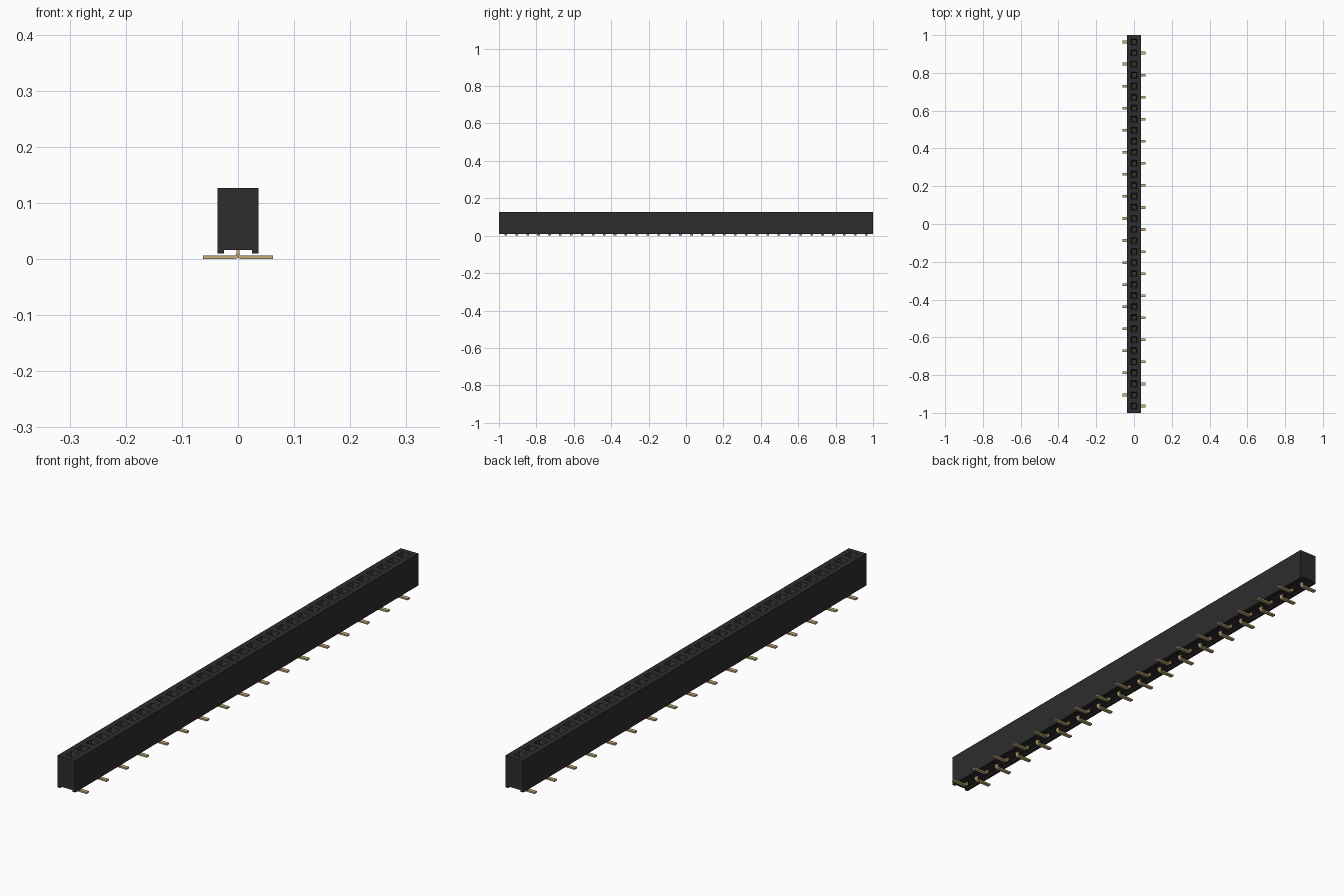
import bpy, bmesh, math

cube = bpy.data.objects.get("Cube")
if cube:
    bpy.data.objects.remove(cube, do_unlink=True)

COUNT, PITCH = 34, 0.0584
HALF_W, HALF_L = 0.0365, 1.0
Z_LOW, Z_GROOVE, Z_TOP = 0.010, 0.016, 0.127
PIN_Y = [(i - (COUNT - 1) / 2) * PITCH for i in range(COUNT)]


def material(name, color):
    mat = bpy.data.materials.new(name)
    mat.use_nodes = True
    mat.diffuse_color = color
    bsdf = mat.node_tree.nodes["Principled BSDF"]
    bsdf.inputs["Base Color"].default_value = color
    bsdf.inputs["Roughness"].default_value = 0.6
    return mat


def finish(bm, name, mat):
    bmesh.ops.remove_doubles(bm, verts=bm.verts, dist=1e-5)
    bmesh.ops.recalc_face_normals(bm, faces=bm.faces)
    mesh = bpy.data.meshes.new(name)
    bm.to_mesh(mesh)
    bm.free()
    mesh.materials.append(mat)
    obj = bpy.data.objects.new(name, mesh)
    bpy.context.collection.objects.link(obj)
    return obj


def extrude_profile(bm, profile, y0, y1, open_edge=None):
    """Sweep an xz outline along y; optionally leave one side open."""
    a = [bm.verts.new((x, y0, z)) for x, z in profile]
    b = [bm.verts.new((x, y1, z)) for x, z in profile]
    bm.faces.new(a)
    bm.faces.new(b[::-1])
    n = len(profile)
    for i in range(n):
        if i != open_edge:
            j = (i + 1) % n
            bm.faces.new((a[i], a[j], b[j], b[i]))


def ring(bm, hx, y0, y1, z):
    return [bm.verts.new(p) for p in
            ((-hx, y0, z), (hx, y0, z), (hx, y1, z), (-hx, y1, z))]


def bridge(bm, r0, r1):
    for i in range(4):
        j = (i + 1) % 4
        bm.faces.new((r0[i], r0[j], r1[j], r1[i]))


black = material("black plastic", (0.026, 0.026, 0.026, 1))
gold = material("gold plating", (0.56, 0.42, 0.20, 1))

# Housing: long block with a groove underneath, open on top for the sockets
bm = bmesh.new()
rail = 0.025
extrude_profile(bm, [(-HALF_W, Z_TOP), (-HALF_W, Z_LOW), (-rail, Z_LOW),
                     (-rail, Z_GROOVE), (rail, Z_GROOVE), (rail, Z_LOW),
                     (HALF_W, Z_LOW), (HALF_W, Z_TOP)],
                -HALF_L, HALF_L, open_edge=7)

# Top surface: one cell per socket, with a tapered mouth and a blind hole
for i, y in enumerate(PIN_Y):
    y0 = -HALF_L if i == 0 else y - PITCH / 2
    y1 = HALF_L if i == COUNT - 1 else y + PITCH / 2
    rings = [ring(bm, HALF_W, y0, y1, Z_TOP)]
    for h, z in ((0.017, Z_TOP), (0.010, Z_TOP - 0.014), (0.010, 0.05)):
        rings.append(ring(bm, h, y - h, y + h, z))
    for r0, r1 in zip(rings, rings[1:]):
        bridge(bm, r0, r1)
    bm.faces.new(rings[-1])
finish(bm, "socket_housing", black)

# Contact pin outline: upright stem bent into a flat foot
T, R, REACH = 0.006, 0.010, 0.062
cx = R - T / 2
arc = [math.pi + k * math.pi / 8 for k in range(5)]
outer = [(cx + R * math.cos(a), R + R * math.sin(a)) for a in arc]
inner = [(cx + (R - T) * math.cos(a), R + (R - T) * math.sin(a)) for a in arc]
outline = ([(-T / 2, 0.10)] + outer + [(REACH, 0), (REACH, T)]
           + inner[::-1] + [(T / 2, 0.10)])

# Pins: feet alternate between the two sides
for i, y in enumerate(PIN_Y):
    side = 1 if i % 2 == 0 else -1
    bm = bmesh.new()
    extrude_profile(bm, [(side * x, z) for x, z in outline],
                    y - 0.007, y + 0.007)
    finish(bm, f"contact_pin_{i + 1:02d}", gold)
